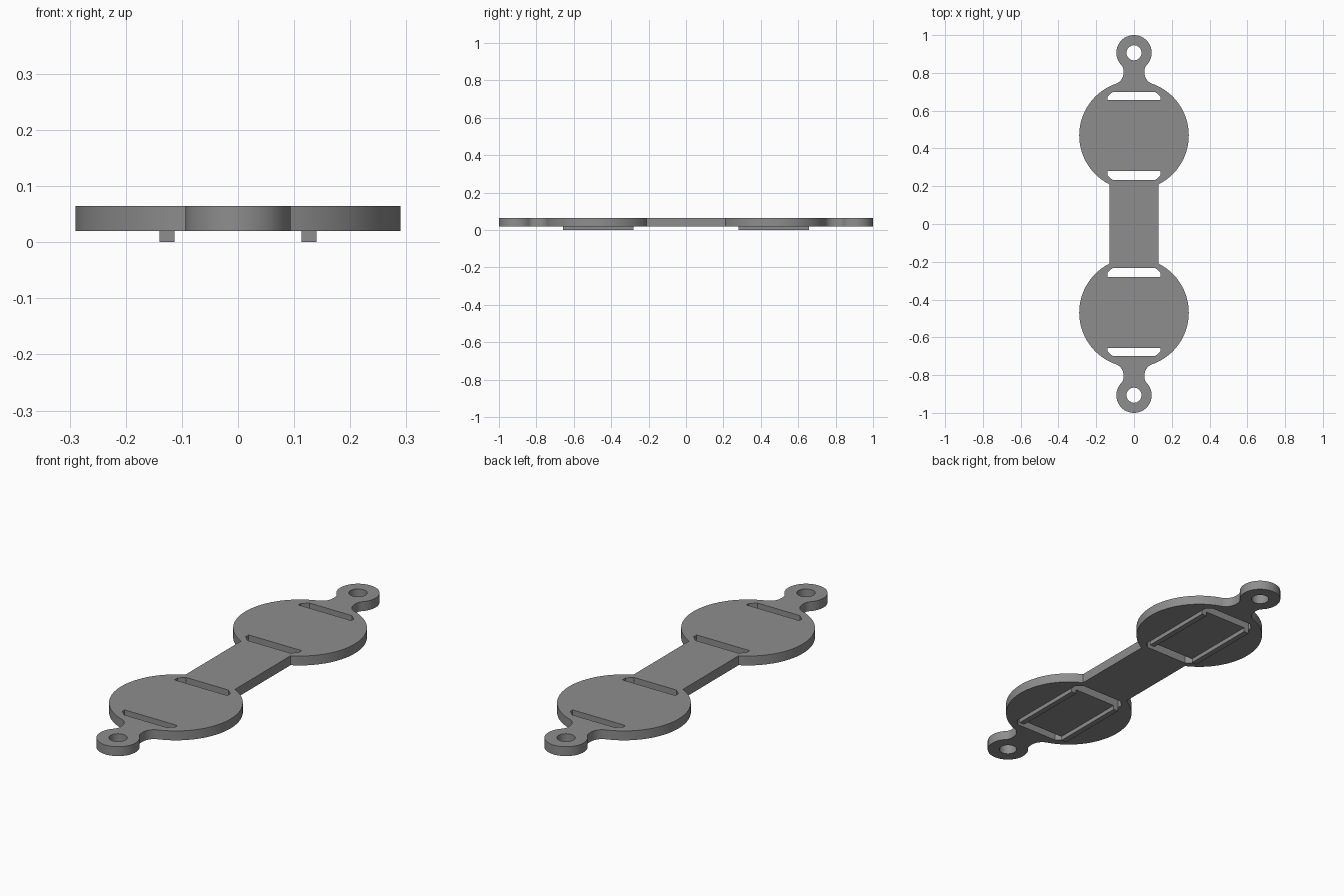
import bpy, bmesh
from math import sin, cos, pi, atan2, sqrt, radians

if "Cube" in bpy.data.objects:
    bpy.data.objects.remove(bpy.data.objects["Cube"])

Z0, Z1 = 0.02, 0.065          # plate underside and top
DISC_Y, DISC_R = 0.469, 0.29
RING_Y, RING_R, HOLE_R = 0.9065, 0.0935, 0.04
BAR, NECK = 0.131, 0.056      # half widths

grey = bpy.data.materials.new("grey plastic")
grey.diffuse_color = (0.27, 0.27, 0.27, 1)
grey.use_nodes = True
grey.node_tree.nodes["Principled BSDF"].inputs["Base Color"].default_value = grey.diffuse_color


def arc(cx, cy, r, a0, a1, n):
    return [(cx + r * cos(a0 + (a1 - a0) * i / n),
             cy + r * sin(a0 + (a1 - a0) * i / n)) for i in range(n + 1)]


def fillet(cy, r, f, side):
    """Centre of a fillet between a circle and the neck, and its angle from the circle."""
    x = NECK + f
    dy = side * sqrt((r + f) ** 2 - x ** 2)
    return x, cy + dy, atan2(dy, x)


# Quarter outline: disc, fillet, neck, fillet, ring
F1, F2 = 0.06, 0.04
x1, y1, t1 = fillet(DISC_Y, DISC_R, F1, 1)
x2, y2, t2 = fillet(RING_Y, RING_R, F2, -1)
start = -atan2(sqrt(DISC_R ** 2 - BAR ** 2), BAR)
quarter = arc(0, DISC_Y, DISC_R, start, t1, 40)
quarter += arc(x1, y1, F1, t1 + pi, pi, 10)
quarter += arc(x2, y2, F2, pi, t2 + pi, 8)
quarter += arc(0, RING_Y, RING_R, t2, pi / 2, 24)[1:]
half = quarter + [(-x, y) for x, y in reversed(quarter[:-1])]
loops = [half + [(-x, -y) for x, y in half]]

# Screw holes and chamfered strap slots, mirrored front to back
outer_slot = [(-0.14, 0.657), (0.14, 0.657), (0.14, 0.675),
              (0.112, 0.70), (-0.112, 0.70), (-0.14, 0.675)]
inner_slot = [(x, 2 * DISC_Y - y) for x, y in outer_slot]
inner_slot = [(x, y if y > 0.27 else y - 0.006) for x, y in inner_slot]
for s in (1, -1):
    loops.append(arc(0, s * RING_Y, HOLE_R, 0, 2 * pi, 32)[:-1])
    for slot in (outer_slot, inner_slot):
        loops.append([(x, s * y) for x, y in slot])

# Plate: filled flat curve with thickness, turned into a mesh
curve = bpy.data.curves.new("plate_profile", 'CURVE')
curve.dimensions = '2D'
curve.fill_mode = 'BOTH'
curve.extrude = (Z1 - Z0) / 2
for pts in loops:
    sp = curve.splines.new('POLY')
    sp.points.add(len(pts) - 1)
    for p, (x, y) in zip(sp.points, pts):
        p.co = (x, y, 0, 1)
    sp.use_cyclic_u = True
plate = bpy.data.objects.new("plate", curve)
bpy.context.collection.objects.link(plate)
bpy.context.view_layer.objects.active = plate
plate.select_set(True)
bpy.ops.object.convert(target='MESH')
plate = bpy.context.object
bm = bmesh.new()
bm.from_mesh(plate.data)
bmesh.ops.remove_doubles(bm, verts=bm.verts, dist=1e-5)
bmesh.ops.translate(bm, verts=bm.verts, vec=(0, 0, (Z0 + Z1) / 2))
bmesh.ops.recalc_face_normals(bm, faces=bm.faces)
bm.to_mesh(plate.data)
bm.free()
plate.data.materials.clear()
plate.data.materials.append(grey)
bpy.ops.object.shade_smooth_by_angle(angle=radians(30))

# Rails under each disc
for sy, end in ((-1, "front"), (1, "back")):
    for sx, side in ((-1, "left"), (1, "right")):
        bpy.ops.mesh.primitive_cube_add(size=1, location=(sx * 0.1265, sy * DISC_Y, Z0 / 2))
        rail = bpy.context.object
        rail.name = f"rail_{end}_{side}"
        rail.scale = (0.027, 0.376, Z0)
        bpy.ops.object.transform_apply(location=False, rotation=False, scale=True)
        rail.data.materials.append(grey)
